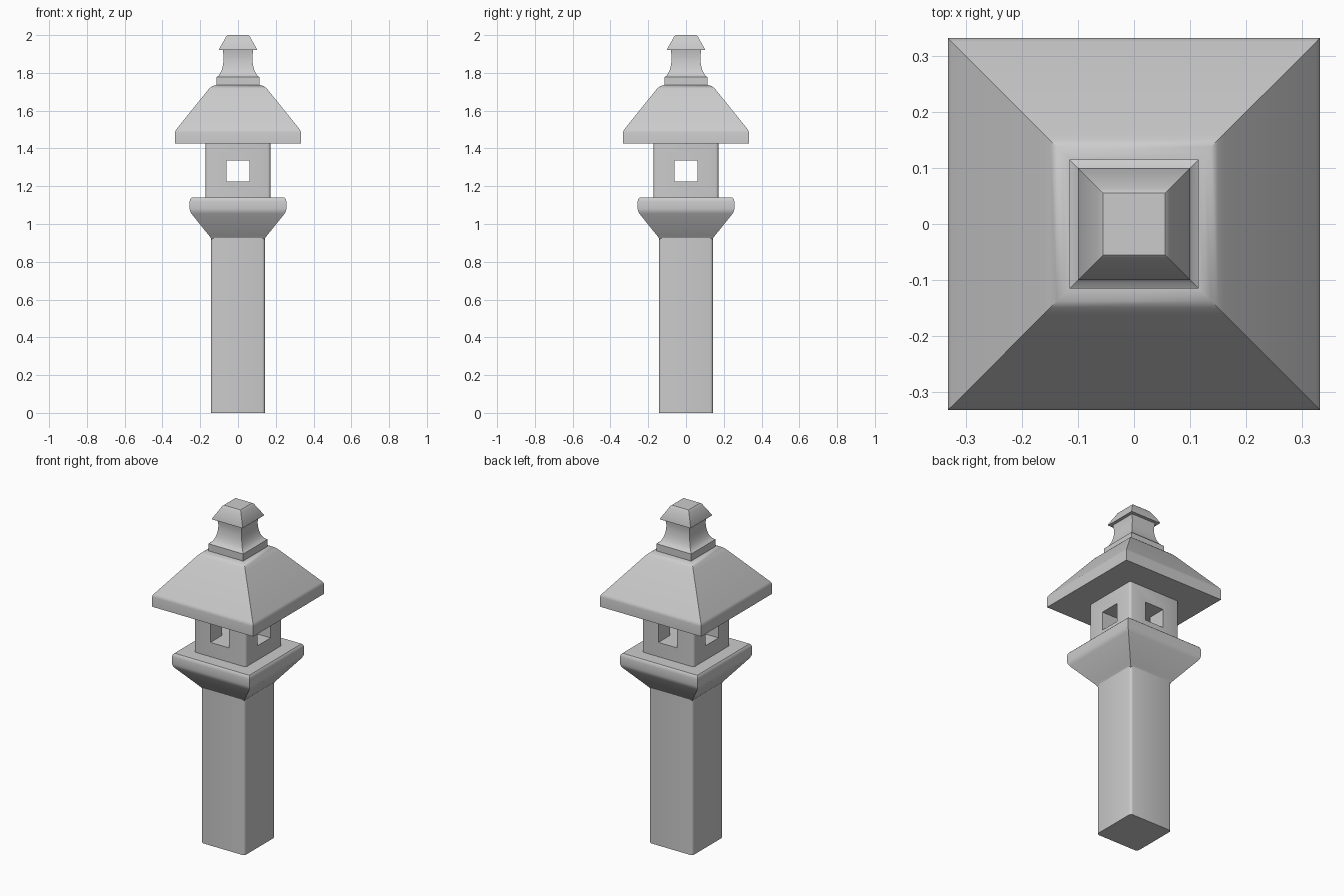
import bpy, bmesh, math

if "Cube" in bpy.data.objects:
    bpy.data.objects.remove(bpy.data.objects["Cube"])


def ring_points(half, z, r, seg=3):
    """Square outline, corners rounded by r (sharp when r is 0)."""
    if r == 0:
        return [(sx * half, sy * half, z) for sx, sy in ((1, 1), (-1, 1), (-1, -1), (1, -1))]
    pts = []
    for q, (sx, sy) in enumerate(((1, 1), (-1, 1), (-1, -1), (1, -1))):
        for i in range(seg + 1):
            a = (q + i / seg) * math.pi / 2
            pts.append((sx * (half - r) + r * math.cos(a),
                        sy * (half - r) + r * math.sin(a), z))
    return pts


def square_loft(name, profile, r=0.0):
    """Stack square rings given as (half width, z) into a closed solid."""
    bm = bmesh.new()
    rings = [[bm.verts.new(p) for p in ring_points(h, z, r)] for h, z in profile]
    n = len(rings[0])
    for a, b in zip(rings, rings[1:]):
        for i in range(n):
            j = (i + 1) % n
            bm.faces.new((a[i], a[j], b[j], b[i]))
    bm.faces.new(rings[0][::-1])
    bm.faces.new(rings[-1])
    mesh = bpy.data.meshes.new(name)
    bm.to_mesh(mesh)
    bm.free()
    ob = bpy.data.objects.new(name, mesh)
    bpy.context.collection.objects.link(ob)
    return ob


def smooth(ob):
    bpy.ops.object.select_all(action='DESELECT')
    bpy.context.view_layer.objects.active = ob
    ob.select_set(True)
    bpy.ops.object.shade_smooth_by_angle(angle=math.radians(35))


# Square post with softened corners
post = square_loft("post", [(0.143, 0), (0.143, 0.925)], r=0.015)

# Flared platform under the light chamber
platform = square_loft("platform", [
    (0.138, 0.915), (0.143, 0.925), (0.152, 0.937), (0.247, 1.055), (0.254, 1.069),
    (0.256, 1.08), (0.256, 1.12), (0.253, 1.132), (0.246, 1.14)])

# Light chamber with windows running through both ways
chamber = square_loft("light_chamber", [(0.171, 1.138), (0.171, 1.43)], r=0.013)
for size in ((0.124, 0.6, 0.112), (0.6, 0.124, 0.112)):
    bpy.ops.mesh.primitive_cube_add(size=1, location=(0, 0, 1.281))
    cutter = bpy.context.object
    cutter.name = "window_cutter"
    cutter.scale = size
    cutter.hide_render = True
    mod = chamber.modifiers.new("window", 'BOOLEAN')
    mod.operation = 'DIFFERENCE'
    mod.solver = 'EXACT'
    mod.object = cutter
    bpy.context.view_layer.objects.active = chamber
    bpy.ops.object.modifier_apply(modifier=mod.name)
    bpy.data.objects.remove(cutter)

# Hipped roof with a rounded shoulder
roof = square_loft("roof", [
    (0.333, 1.427), (0.333, 1.485), (0.331, 1.494), (0.326, 1.502), (0.172, 1.693),
    (0.161, 1.707), (0.15, 1.719), (0.138, 1.729), (0.126, 1.734), (0.115, 1.735)])

# Finial neck, sweeping inward from a square base
neck = square_loft("finial_neck", [
    (0.115, 1.733), (0.115, 1.777), (0.105, 1.783), (0.095, 1.796), (0.087, 1.813),
    (0.081, 1.835), (0.077, 1.86), (0.076, 1.885), (0.079, 1.91), (0.081, 1.923)])

# Finial cap
cap = square_loft("finial_cap", [
    (0.10, 1.92), (0.10, 1.926), (0.068, 1.982), (0.063, 1.993), (0.055, 2.0)])

for part in (post, platform, chamber, roof, neck, cap):
    smooth(part)
